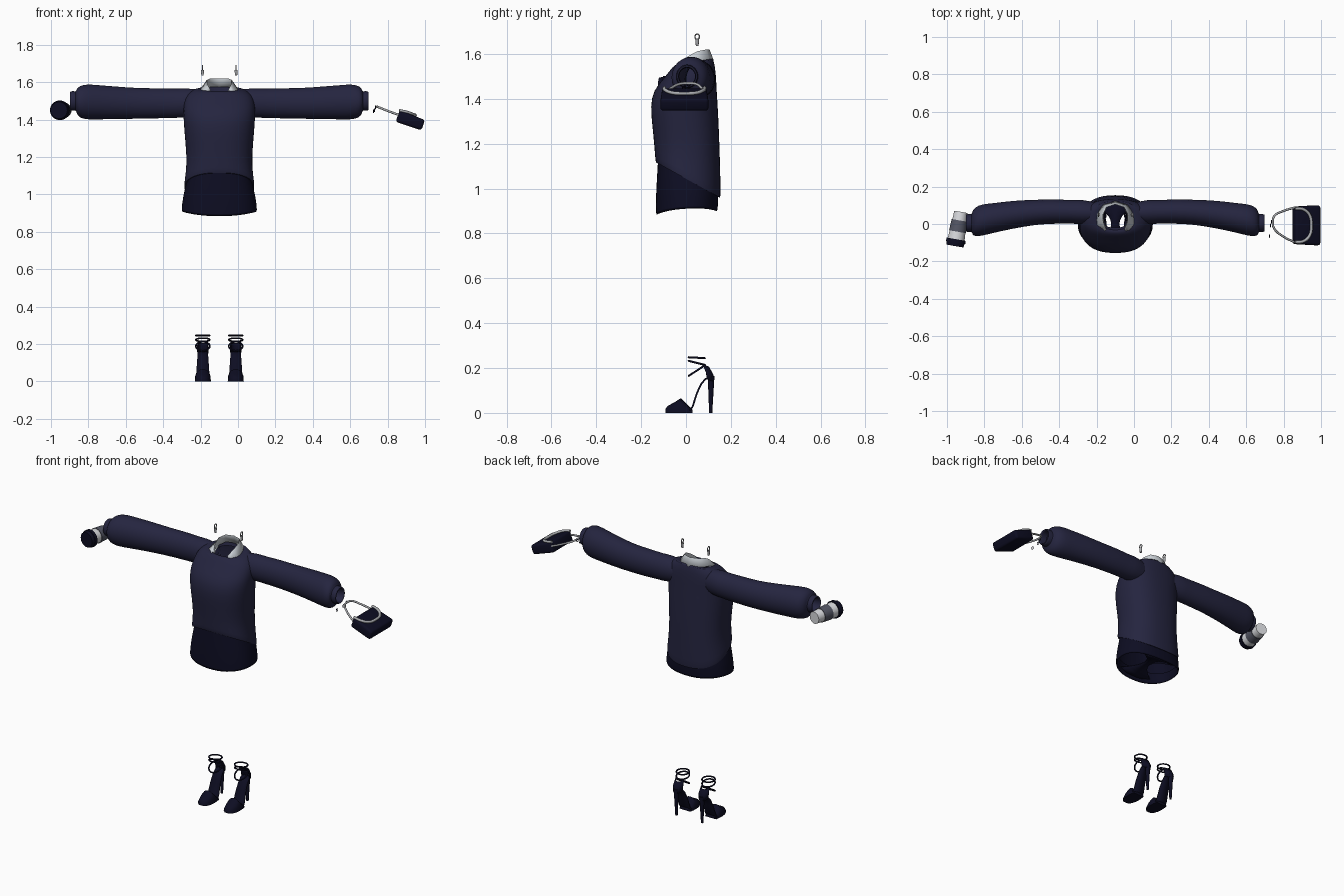
import bpy, bmesh, math
from mathutils import Vector, Matrix

if "Cube" in bpy.data.objects:
    bpy.data.objects.remove(bpy.data.objects["Cube"])

MID = -0.1  # the outfit's own mirror plane


def material(name, rgb):
    m = bpy.data.materials.new(name)
    m.use_nodes = True
    m.diffuse_color = (*rgb, 1)
    m.node_tree.nodes["Principled BSDF"].inputs["Base Color"].default_value = (*rgb, 1)
    return m


KNIT = material("navy knit", (0.018, 0.018, 0.05))
DARK = material("midnight cloth", (0.004, 0.004, 0.016))
PALE = material("pale shirt", (0.6, 0.64, 0.68))
WHITE = material("white paper", (0.7, 0.71, 0.74))
GREY = material("grey band", (0.09, 0.095, 0.13))
SILVER = material("silver", (0.4, 0.41, 0.43))


def finish(obj, mat, smooth=True, subdiv=0, thick=0):
    obj.data.materials.append(mat)
    if thick:
        obj.modifiers.new("thickness", "SOLIDIFY").thickness = thick
    if subdiv:
        obj.modifiers.new("smooth", "SUBSURF").levels = subdiv
    if smooth:
        bpy.ops.object.select_all(action="DESELECT")
        obj.select_set(True)
        bpy.context.view_layer.objects.active = obj
        bpy.ops.object.shade_smooth_by_angle(angle=math.radians(50))
    return obj


def from_bmesh(name, bm):
    bmesh.ops.recalc_face_normals(bm, faces=bm.faces[:])
    mesh = bpy.data.meshes.new(name)
    bm.to_mesh(mesh)
    bm.free()
    obj = bpy.data.objects.new(name, mesh)
    bpy.context.collection.objects.link(obj)
    return obj


def skin(name, rows, mat, closed=True, caps=False, **kw):
    """Quad surface through rows of points."""
    bm = bmesh.new()
    vs = [[bm.verts.new(p) for p in row] for row in rows]
    n = len(rows[0])
    for a, b in zip(vs, vs[1:]):
        for i in range(n if closed else n - 1):
            j = (i + 1) % n
            bm.faces.new((a[i], a[j], b[j], b[i]))
    if caps:
        bm.faces.new(vs[0])
        bm.faces.new(vs[-1])
    return finish(from_bmesh(name, bm), mat, **kw)


def cone(name, p, q, r1, r2, mat, sides=24):
    """Tapered cylinder from p to q."""
    p, q = Vector(p), Vector(q)
    turn = (q - p).to_track_quat("Z", "Y").to_matrix().to_4x4()
    bm = bmesh.new()
    bmesh.ops.create_cone(bm, cap_ends=True, segments=sides, radius1=r1, radius2=r2,
                          depth=(q - p).length, matrix=Matrix.Translation((p + q) / 2) @ turn)
    return finish(from_bmesh(name, bm), mat)


def tube(name, pts, r, mat, cyclic=False):
    """Round cord through points."""
    cu = bpy.data.curves.new(name, "CURVE")
    cu.dimensions = "3D"
    cu.bevel_depth, cu.bevel_resolution, cu.resolution_u = r, 2, 5
    sp = cu.splines.new("BEZIER")
    sp.bezier_points.add(len(pts) - 1)
    for bp, p in zip(sp.bezier_points, pts):
        bp.co = p
        bp.handle_left_type = bp.handle_right_type = "AUTO"
    sp.use_cyclic_u = cyclic
    cu.use_fill_caps = True
    obj = bpy.data.objects.new(name, cu)
    bpy.context.collection.objects.link(obj)
    bpy.ops.object.select_all(action="DESELECT")
    obj.select_set(True)
    bpy.context.view_layer.objects.active = obj
    bpy.ops.object.convert(target="MESH")
    return finish(bpy.context.object, mat)


def body_ring(z, rx, front, back, tilt=0, lift=0, n=32):
    """Horizontal ring, rounded-square, tilted along y and lifted at the sides."""
    pts = []
    for i in range(n):
        a = math.tau * i / n
        c, s = math.cos(a), math.sin(a)
        c, s = (math.copysign(abs(v) ** 0.85, v) for v in (c, s))
        y = (front + back) / 2 + s * (back - front) / 2
        pts.append((MID + rx * c, y, z + tilt * y + lift * c * c))
    return pts


# Sweater body, with a slanted hem and a low front neckline
skin("sweater_body", [body_ring(*r) for r in (
    (1.05, 0.175, -0.12, 0.14, -0.56), (1.035, 0.19, -0.135, 0.155, -0.56),
    (1.07, 0.187, -0.138, 0.155, -0.5), (1.16, 0.174, -0.142, 0.152, -0.25),
    (1.26, 0.18, -0.15, 0.148, -0.1), (1.37, 0.19, -0.16, 0.142),
    (1.44, 0.193, -0.145, 0.137), (1.49, 0.19, -0.1, 0.135),
    (1.535, 0.175, -0.068, 0.13, 0.05), (1.56, 0.13, -0.05, 0.122, 0.15),
    (1.56, 0.085, -0.03, 0.112, 0.2), (1.53, 0.08, -0.02, 0.105, 0.2))], KNIT, subdiv=1)

# Shorts, with a narrow crotch strip between the leg openings
skin("shorts", [body_ring(*r) for r in (
    (1.16, 0.15, -0.12, 0.12, -0.4), (1.06, 0.177, -0.128, 0.14, -0.2),
    (0.98, 0.195, -0.134, 0.146, 0, 0.01), (0.885, 0.205, -0.136, 0.142, 0.06, 0.02),
    (0.89, 0.196, -0.128, 0.134, 0.06, 0.02), (0.96, 0.185, -0.122, 0.13))], DARK, subdiv=1)
strip = []
for k in range(-6, 7):
    t = k / 6.2
    w = min(0.022 + 0.14 * t * t, 0.19 * math.sqrt(1 - t * t))
    strip.append([(MID + w * u, 0.132 * t, 0.91 + 0.03 * (1 - t * t)) for u in (-1, 0, 1)])
skin("shorts_crotch", strip, DARK, closed=False, thick=0.005)

# Sleeves with gathered cuffs: (distance, y, y radius, z, z radius)
SLEEVE = ((0.10, 0.06, 0.055, 1.49, 0.07), (0.18, 0.064, 0.068, 1.49, 0.08),
          (0.22, 0.065, 0.063, 1.487, 0.078), (0.32, 0.067, 0.066, 1.488, 0.082),
          (0.42, 0.064, 0.067, 1.486, 0.082), (0.55, 0.05, 0.076, 1.49, 0.088),
          (0.65, 0.032, 0.08, 1.493, 0.093), (0.71, 0.022, 0.086, 1.495, 0.096),
          (0.75, 0.012, 0.08, 1.495, 0.086), (0.765, 0.006, 0.062, 1.498, 0.062),
          (0.765, 0.005, 0.046, 1.5, 0.05), (0.785, 0.005, 0.05, 1.5, 0.055),
          (0.80, 0.005, 0.046, 1.5, 0.049), (0.80, 0.005, 0.038, 1.5, 0.04),
          (0.75, 0.005, 0.036, 1.5, 0.038))
for side, s in (("left", 1), ("right", -1)):
    skin(side + "_sleeve", [[(MID + s * u, y + ry * math.cos(math.tau * i / 20),
                              z + rz * math.sin(math.tau * i / 20)) for i in range(20)]
                            for u, y, ry, z, rz in SLEEVE], KNIT, subdiv=1)

# Folded shirt collar: stand, fold and outer edge for half of its length
TOP = [(0.048, -0.03, 1.56), (0.064, 0.01, 1.59), (0.067, 0.05, 1.612),
       (0.048, 0.09, 1.62), (0, 0.105, 1.62)]
EDGE = [(0.085, -0.06, 1.528), (0.105, -0.01, 1.55), (0.095, 0.055, 1.572),
        (0.066, 0.105, 1.572), (0, 0.124, 1.57)]


def both(half):
    return [(MID - u, y, z) for u, y, z in half] + [(MID + u, y, z) for u, y, z in half[-2::-1]]


stand = [(u * 0.95, y, z - 0.045) for u, y, z in TOP]
skin("collar", [both(stand), both(TOP), both(EDGE)], PALE, closed=False, thick=0.005)

# Drop earrings
for side, s in (("left", 1), ("right", -1)):
    x = MID + s * 0.09
    hoop = [(x, 0.05 + 0.01 * math.cos(a), 1.677 + 0.012 * math.sin(a))
            for a in (0, math.pi / 2, math.pi, -math.pi / 2)]
    tube(side + "_earring_hoop", hoop, 0.003, SILVER, True)
    cone(side + "_earring_drop", (x, 0.05, 1.665), (x, 0.05, 1.635), 0.009, 0.006, SILVER, 10)

# Takeaway cup lying along y
A, B = Vector((-0.925, 0.065, 1.45)), Vector((-0.957, -0.118, 1.45))
for name, a, b, r1, r2, m in (("cup_body", 0, 0.84, 0.036, 0.046, WHITE),
                              ("cup_band", 0.25, 0.58, 0.042, 0.046, GREY),
                              ("cup_lid_rim", 0.8, 0.9, 0.052, 0.052, DARK),
                              ("cup_lid", 0.88, 1, 0.049, 0.045, DARK)):
    cone(name, A.lerp(B, a), A.lerp(B, b), r1, r2, m, 32)

# Handbag, tilted about y, with a cord handle and a chain over its upper face
tilt = Matrix.Translation((0.922, -0.007, 1.395)) @ Matrix.Rotation(math.radians(20), 4, "Y")
bm = bmesh.new()
bmesh.ops.create_cube(bm, size=1)
for v in bm.verts:
    far = v.co.x > 0
    v.co = Vector((v.co.x * 0.145, v.co.y * (0.216 if far else 0.2), v.co.z * (0.058 if far else 0.066)))
bmesh.ops.bevel(bm, geom=bm.edges[:], offset=0.014, segments=3, affect="EDGES", profile=0.5)
bm.transform(tilt)
finish(from_bmesh("handbag", bm), DARK)
chain = [(-0.075, 0.09, 0.03), (-0.03, 0.085, 0.036), (0.005, 0.055, 0.036), (0.015, 0, 0.036),
         (0.005, -0.055, 0.036), (-0.03, -0.085, 0.036), (-0.075, -0.09, 0.03)]
tube("handbag_chain", [tilt @ Vector(p) for p in chain], 0.008, SILVER)
tube("handbag_handle", [(0.86, 0.088, 1.425), (0.8, 0.07, 1.447), (0.75, 0.042, 1.467),
                        (0.742, 0.01, 1.469), (0.75, -0.025, 1.467), (0.8, -0.068, 1.447),
                        (0.86, -0.098, 1.425)], 0.006, SILVER)

# Finger rings
for k, (x, y, z) in enumerate(((0.735, 0.012, 1.465), (0.73, -0.008, 1.45), (0.725, -0.065, 1.445))):
    tube(f"finger_ring_{k + 1}", [(x, y + 0.008 * math.cos(a), z + 0.008 * math.sin(a))
                                  for a in (0, math.pi / 2, math.pi, -math.pi / 2)], 0.002, DARK, True)

# High-heeled shoes
VAMP = ((-0.092, 0.014, 0.018), (-0.08, 0.03, 0.032), (-0.05, 0.041, 0.048),
        (-0.022, 0.043, 0.066), (0.0, 0.042, 0.042), (0.028, 0.038, 0.014))
SHANK = ((0.01, 0.008, 0.038), (0.026, 0.03, 0.036), (0.045, 0.09, 0.032),
         (0.065, 0.132, 0.029), (0.085, 0.155, 0.028), (0.115, 0.162, 0.02))
for side, s in (("left", 1), ("right", -1)):
    cx = MID + s * 0.088
    toe = [[(cx + w * math.cos(math.pi * i / 10), y, h * math.sin(math.pi * i / 10) ** 0.7)
            for i in range(11)] for y, w, h in VAMP]
    skin(side + "_shoe_toe", toe, DARK, caps=True)
    skin(side + "_shoe_sole", [[(cx + w * u, y, z) for u in (-1, 0, 1)] for y, z, w in SHANK],
         DARK, closed=False, thick=0.008)
    # Heel cup wraps round the back of the foot
    cup = []
    for z, r, y0 in ((0.15, 0.029, 0.093), (0.18, 0.032, 0.09), (0.216, 0.027, 0.076)):
        cup.append([(cx + r * math.cos(math.pi * i / 10), y0 + r * math.sin(math.pi * i / 10),
                     z - 0.01 * math.sin(math.pi * i / 10)) for i in range(11)])
    skin(side + "_shoe_heel_cup", cup, DARK, closed=False, thick=0.005)
    cone(side + "_shoe_heel", (cx, 0.11, 0), (cx, 0.112, 0.165), 0.007, 0.015, DARK, 12)
    # Ankle straps: (front height, back height)
    for k, (zf, zb) in enumerate(((0.248, 0.244), (0.232, 0.214), (0.165, 0.212))):
        loop = []
        for i in range(8):
            a = math.tau * i / 8
            loop.append((cx + 0.037 * math.cos(a), 0.048 + 0.036 * math.sin(a),
                         (zf + zb) / 2 + (zb - zf) / 2 * math.sin(a)))
        tube(f"{side}_ankle_strap_{k + 1}", loop, 0.0045, DARK, True)
